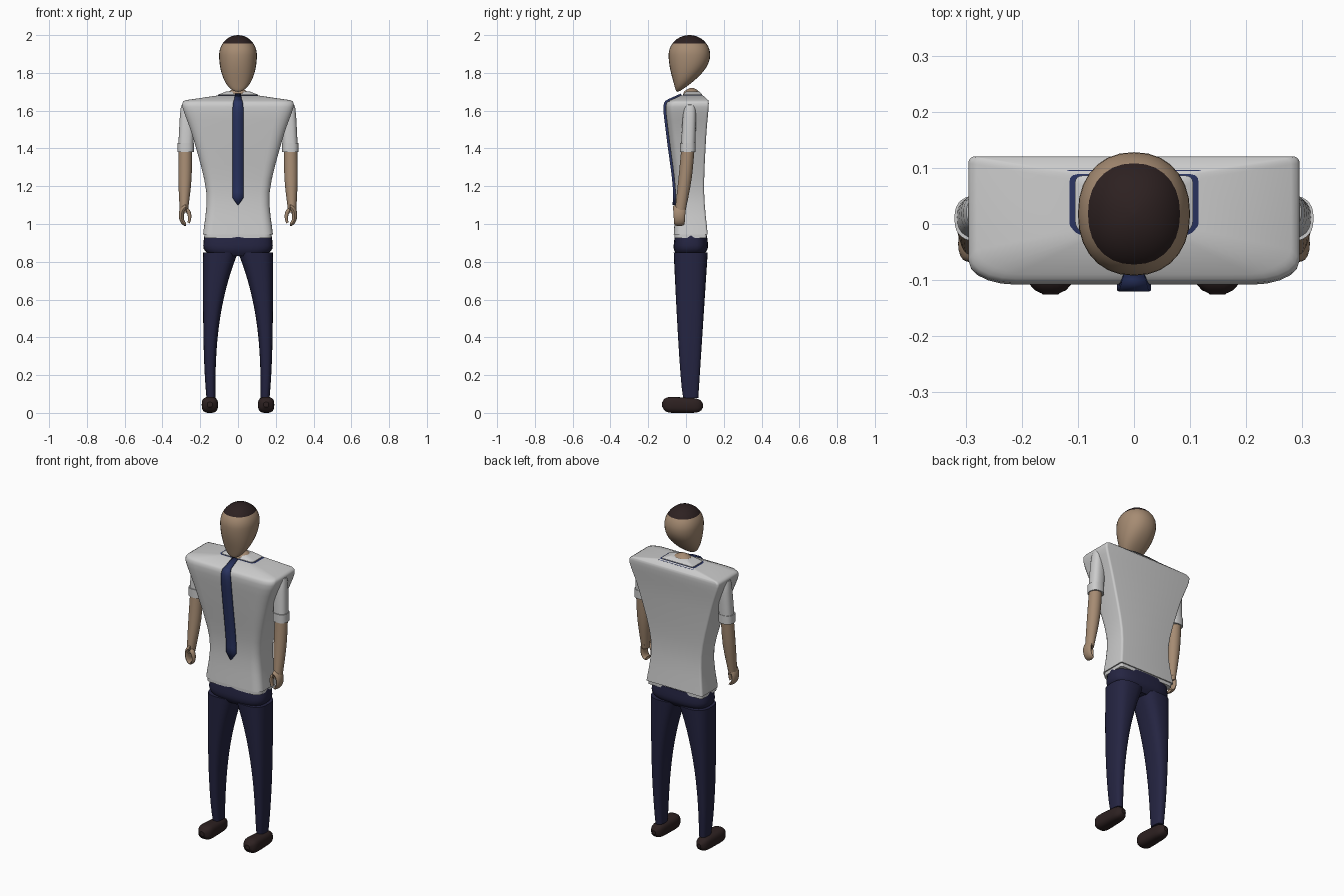
import bpy, bmesh, math
from mathutils import Vector

cube = bpy.data.objects.get("Cube")
if cube:
    bpy.data.objects.remove(cube, do_unlink=True)

AXIS_X, AXIS_Y, AXIS_Z = Vector((1, 0, 0)), Vector((0, 1, 0)), Vector((0, 0, 1))


def material(name, red, green, blue):
    result = bpy.data.materials.new(name)
    result.use_nodes = True
    color = (red, green, blue, 1)
    result.diffuse_color = color
    result.node_tree.nodes["Principled BSDF"].inputs["Base Color"].default_value = color
    return result


SHIRT = material("shirt white", 0.6, 0.6, 0.6)
SKIN = material("skin", 0.38, 0.26, 0.17)
NAVY = material("trouser navy", 0.018, 0.018, 0.054)
BLUE = material("tie blue", 0.023, 0.034, 0.12)
BROWN = material("dark brown", 0.026, 0.015, 0.015)


def steps(count):
    """Evenly spaced values from zero to one."""
    return [i / count for i in range(count + 1)]


def spline(rows, count=4):
    """Smoothly fill in between rows of numbers with Hermite curves."""
    rows = [Vector(row) for row in rows]
    padded = [rows[0], *rows, rows[-1]]
    filled = []
    for before, start, end, after in zip(padded, rows, rows[1:], padded[3:]):
        leave, arrive = (end - before) / 2, (after - start) / 2
        for t in steps(count)[:-1]:
            ease = t * t * (3 - 2 * t)
            filled.append(start.lerp(end, ease) + leave * t * (1 - t) ** 2
                          - arrive * t * t * (1 - t))
    return filled + [rows[-1]]


def oval(center, u, v, power=2, count=28):
    """Superellipse ring spanned by the half axes u and v."""
    ring = []
    for i in range(count):
        angle = math.tau * i / count
        c, s = math.cos(angle), math.sin(angle)
        ring.append(center + u * math.copysign(abs(c) ** (2 / power), c)
                    + v * math.copysign(abs(s) ** (2 / power), s))
    return ring


def box_ring(z, half_width, front, back, round_x=0.02, round_y=0.02):
    """Rectangle with soft front corners and tight back corners."""
    ring = []
    for corner in range(4):
        at_front = corner > 1
        rx, ry = (round_x, round_y) if at_front else (0.012, 0.012)
        x = (half_width - rx) * (1 if corner in (0, 3) else -1)
        y = front + ry if at_front else back - ry
        for t in steps(5):
            angle = (corner + t) * math.pi / 2
            ring.append(Vector((x + rx * math.cos(angle), y + ry * math.sin(angle), z)))
    return ring


def finish(name, bm, *materials):
    """Turn a bmesh into a smooth shaded object with sharp edges kept."""
    bmesh.ops.recalc_face_normals(bm, faces=bm.faces)
    mesh = bpy.data.meshes.new(name)
    bm.to_mesh(mesh)
    bm.free()
    for item in materials:
        mesh.materials.append(item)
    part = bpy.data.objects.new(name, mesh)
    bpy.context.collection.objects.link(part)
    bpy.ops.object.select_all(action="DESELECT")
    part.select_set(True)
    bpy.context.view_layer.objects.active = part
    bpy.ops.object.shade_smooth_by_angle(angle=math.radians(40))
    return part


def loft(name, rings, *materials, side=1):
    """Skin a list of rings and close both ends."""
    bm = bmesh.new()
    loops = [[bm.verts.new((p.x * side, p.y, p.z)) for p in ring] for ring in rings]
    for lower, upper in zip(loops, loops[1:]):
        for i in range(len(lower)):
            bm.faces.new((lower[i - 1], lower[i], upper[i], upper[i - 1]))
    bm.faces.new(loops[0])
    bm.faces.new(loops[-1])
    return finish(name, bm, *materials)


def upright(rows, power=2):
    """Level rings from rows of centre x, y, z, half width and half depth."""
    return [oval(Vector((x, y, z)), AXIS_X * rx, AXIS_Y * ry, power)
            for x, y, z, rx, ry in spline(rows)]


def curl(center, rx, rz, turn, thick, depth):
    """Tapering rings along an elliptic arc that bends from the wrist to the fingertips."""
    rings = []
    for t in steps(12):
        angle = math.pi / 2 - turn * t
        c, s = math.cos(angle), math.sin(angle)
        outward = Vector((c / rx, 0, s / abs(rz))).normalized()
        rings.append(oval(center + AXIS_X * rx * c + AXIS_Z * rz * s,
                          outward * thick * (1 - t / 2), AXIS_Y * depth * (1 - t / 4), count=16))
    return rings


# Head: an egg whose lower half narrows and leans forward to the chin
BROW, HAIRLINE = 1.895, 1.955
heights = [BROW - 0.195 * math.cos(t * math.pi / 2) for t in steps(14)[:-1]]
heights += [BROW + (HAIRLINE - BROW) * t for t in steps(4)]
heights += [HAIRLINE + (2 - HAIRLINE) * math.sin(t * math.pi / 2) for t in steps(6)[1:]]
rings = []
for z in heights:
    drop = max(BROW - z, 0) / 0.195
    rise = max(z - BROW, 0) / (2 - BROW)
    size = max(math.sqrt(max(1 - drop ** 2 - rise ** 2, 0)), 0.02)
    rings.append(oval(Vector((0, 0.018 - 0.063 * drop ** 2, z)), AXIS_X * size * 0.1,
                      AXIS_Y * size * 0.11 * (1 - 0.6 * drop ** 2), 2.2))
head = loft("head", rings, SKIN, BROWN)
for face in head.data.polygons:
    face.material_index = int(face.center.z > HAIRLINE)

# Neck
loft("neck", upright([(0, 0.03, 1.66, 0.07, 0.05), (0, 0.03, 1.7, 0.05, 0.04),
                      (0, 0.03, 1.72, 0.01, 0.01)]), SKIN)

# Shirt body: height, half width, front and back
body = spline([(0.945, 0.185, -0.065, 0.115), (1.17, 0.168, -0.056, 0.096),
               (1.45, 0.236, -0.09, 0.106), (1.62, 0.294, -0.108, 0.12),
               (1.655, 0.28, -0.085, 0.118)])
rings = [box_ring(z, wide, front, back, wide * 0.28, 0.04) for z, wide, front, back in body]
loft("shirt_body", rings + [box_ring(1.68, 0.11, -0.03, 0.09)], SHIRT)
loft("shirt_hem", [box_ring(z, 0.178, -0.06, 0.108, 0.04, 0.04) for z in (0.925, 0.955)], SHIRT)

# Collar: blue outer band around a white inner slope
loft("collar_band", [box_ring(1.658, 0.13, -0.03, 0.096), box_ring(1.675, 0.13, -0.03, 0.096),
                     box_ring(1.682, 0.105, -0.015, 0.086)], BLUE)
loft("collar_inner", [box_ring(1.67, 0.105, -0.015, 0.086), box_ring(1.685, 0.105, -0.015, 0.086),
                      box_ring(1.702, 0.06, 0, 0.07)], SHIRT)

# Tie: a strip from the collar down the chest, widening to a pointed tip
path = [(-0.025, 1.684)] + [(front - 0.005, z) for z, wide, front, back in reversed(body) if z > 1.14]
bm = bmesh.new()
strip = []
for i, (y, z) in enumerate(path + [(-0.062, 1.14), (-0.064, 1.1)]):
    half = 0.002 if i > len(path) else 0.016 + 0.014 * min(i / 6, 1)
    strip.append([bm.verts.new((x, y, z)) for x in (-half, half)])
for upper, lower in zip(strip, strip[1:]):
    bm.faces.new((*upper, *reversed(lower)))
tie = finish("tie", bm, BLUE)
cloth = tie.modifiers.new("cloth thickness", "SOLIDIFY")
cloth.thickness = 0.014
cloth.offset = 0

# Trouser seat
loft("trouser_seat", upright([(0, 0.02, 0.83, 0.14, 0.065), (0, 0.025, 0.87, 0.182, 0.09),
                              (0, 0.026, 0.94, 0.178, 0.085)], 3), NAVY)

for side, word in ((1, "left"), (-1, "right")):
    # Trouser leg: inner edge sweeps from the ankle to the crotch
    rings = []
    for t in steps(16):
        inner, outer = 0.12 * (1 - t ** 2.6), 0.185 - 0.018 * (1 - t) ** 4
        front, back = -0.015 - 0.05 * t ** 0.7, 0.065 + 0.05 * t
        rings.append(oval(Vector((inner + outer, front + back, 0.16 + 1.54 * t)) / 2,
                          AXIS_X * (outer - inner) / 2, AXIS_Y * (back - front) / 2, 2.7))
    loft(word + "_trouser_leg", rings, NAVY, side=side)

    # Shoe: blunt at both ends, wider and taller at the toe
    rings = []
    for t in steps(16):
        s = -math.cos(math.pi * t)
        size = max(math.sqrt(1 - s ** 6), 0.3)
        rings.append(oval(Vector((0.149, 0.108 * s - 0.018, 0.041 - 0.003 * s)),
                          AXIS_X * size * (0.041 - 0.005 * s),
                          AXIS_Z * size * (0.041 - 0.003 * s), 2.8))
    loft(word + "_shoe", rings, BROWN, side=side)

    # Short sleeve with a turned cuff
    loft(word + "_sleeve", upright([(0.27, 0.02, 1.63, 0.012, 0.012), (0.268, 0.02, 1.61, 0.036, 0.033),
                                    (0.277, 0.01, 1.39, 0.04, 0.038)], 2.5), SHIRT, side=side)
    loft(word + "_cuff", [oval(Vector((0.277, 0.01, z)), AXIS_X * 0.043, AXIS_Y * 0.041, 2.5)
                          for z in (1.38, 1.43)], SHIRT, side=side)

    # Forearm, curled hand and thumb
    loft(word + "_forearm", upright([(0.279, 0.012, 1.42, 0.035, 0.035), (0.281, -0.005, 1.24, 0.035, 0.035),
                                     (0.287, -0.032, 1.06, 0.021, 0.028)]), SKIN, side=side)
    loft(word + "_hand", curl(Vector((0.275, -0.035, 1.043)), 0.025, 0.045, math.pi, 0.018, 0.035),
         SKIN, side=side)
    loft(word + "_thumb", curl(Vector((0.272, -0.05, 1.035)), -0.016, 0.036, 2.5, 0.013, 0.016),
         SKIN, side=side)
